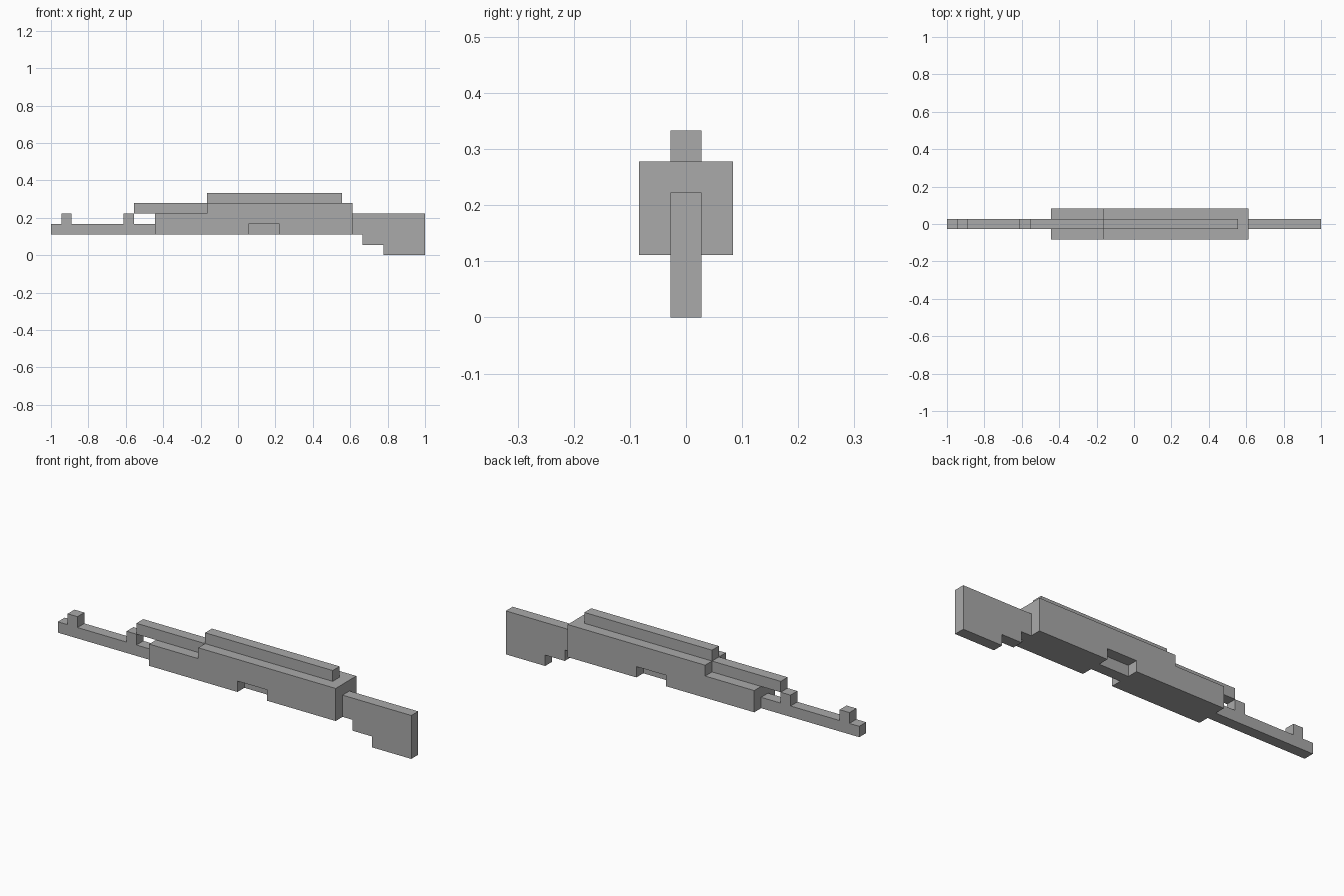
import bpy
import bmesh

cube = bpy.data.objects.get("Cube")
if cube:
    bpy.data.objects.remove(cube, do_unlink=True)

U = 1 / 18          # one block of the stepped grid
THIN, WIDE = 0.5, 1.5   # half widths in blocks

grey = bpy.data.materials.new("mid grey")
grey.use_nodes = True
colour = (0.4, 0.4, 0.4, 1)
grey.diffuse_color = colour
grey.node_tree.nodes["Principled BSDF"].inputs["Base Color"].default_value = colour


def extrude_profile(name, points, half_width):
    """Extrude a side profile, given in blocks, evenly about y = 0."""
    bm = bmesh.new()
    face = bm.faces.new([bm.verts.new((x * U, -half_width * U, z * U)) for x, z in points])
    extruded = bmesh.ops.extrude_face_region(bm, geom=[face])["geom"]
    moved = [v for v in extruded if isinstance(v, bmesh.types.BMVert)]
    bmesh.ops.translate(bm, verts=moved, vec=(0, 2 * half_width * U, 0))
    bmesh.ops.recalc_face_normals(bm, faces=bm.faces)
    mesh = bpy.data.meshes.new(name)
    bm.to_mesh(mesh)
    bm.free()
    mesh.materials.append(grey)
    obj = bpy.data.objects.new(name, mesh)
    bpy.context.collection.objects.link(obj)
    return obj


def block(name, x0, x1, z0, z1, half_width=THIN):
    return extrude_profile(name, [(x0, z0), (x1, z0), (x1, z1), (x0, z1)], half_width)


# Wide body with a raised rear and a notch in the underside
extrude_profile("body", [(-8, 2), (1, 2), (1, 3), (4, 3), (4, 2), (11, 2),
                         (11, 5), (-3, 5), (-3, 4), (-8, 4)], WIDE)
# Narrow core left standing in the notch
block("notch_core", 1, 4, 2, 3)

# Stepped stock
extrude_profile("stock", [(11, 2), (12, 2), (12, 1), (14, 1), (14, 0),
                          (18, 0), (18, 4), (11, 4)], THIN)

# Long lower barrel with two upright posts
block("barrel", -18, -8, 2, 3)
block("front_post", -17, -16, 3, 4)
block("rear_post", -11, -10, 3, 4)

# Upper tube and top rail
block("upper_tube", -10, -3, 4, 5)
block("top_rail", -3, 10, 5, 6)
